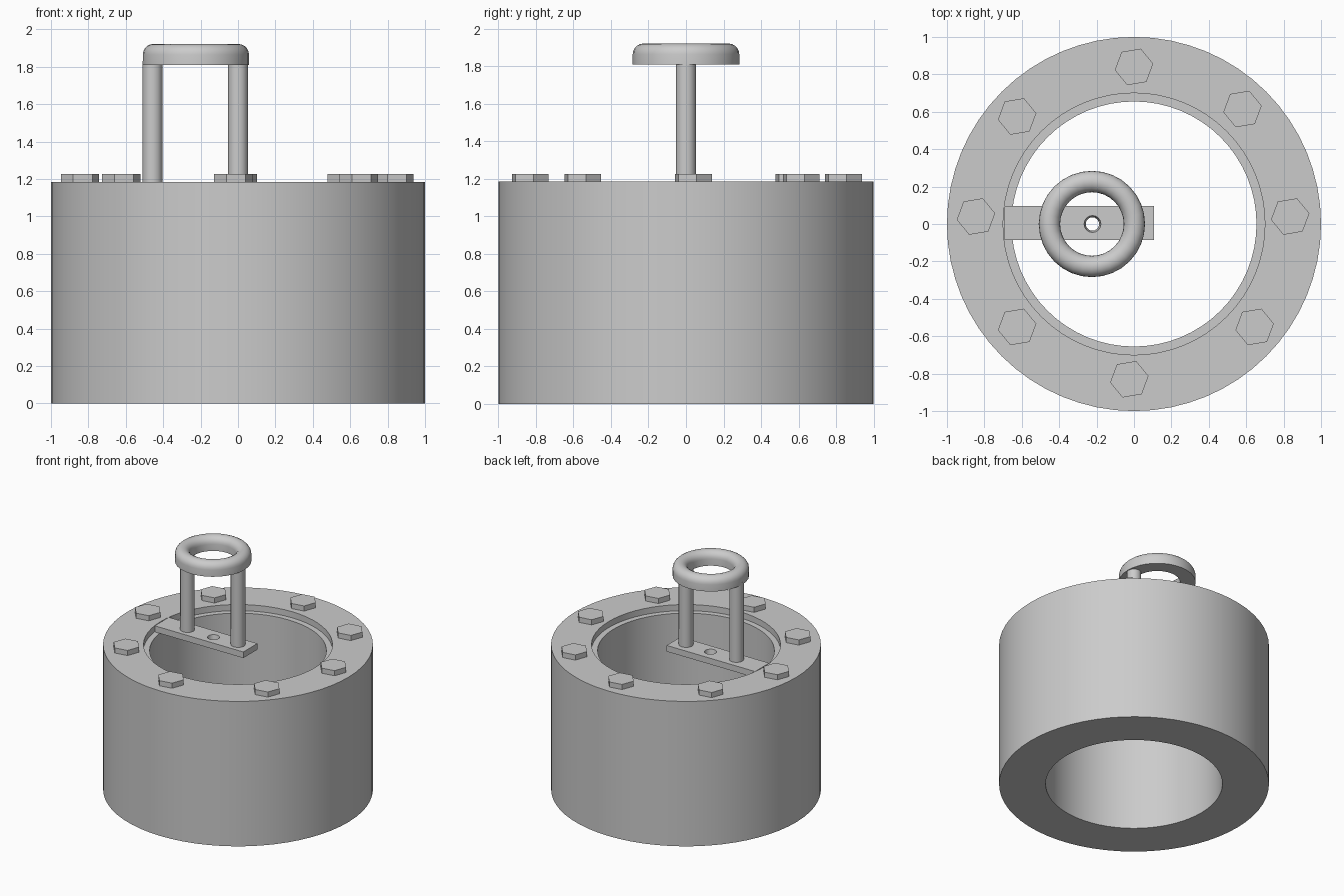
import bpy, bmesh
from math import pi, cos, sin, radians
from mathutils import Matrix, Vector

if "Cube" in bpy.data.objects:
    bpy.data.objects.remove(bpy.data.objects["Cube"], do_unlink=True)

grey = bpy.data.materials.new("plain_grey")
grey.use_nodes = True
COLOUR = (0.6, 0.6, 0.6, 1)
grey.diffuse_color = COLOUR
grey.node_tree.nodes["Principled BSDF"].inputs["Base Color"].default_value = COLOUR


def finish(bm, name, smooth=None):
    bmesh.ops.recalc_face_normals(bm, faces=bm.faces)
    mesh = bpy.data.meshes.new(name)
    bm.to_mesh(mesh)
    bm.free()
    mesh.materials.append(grey)
    obj = bpy.data.objects.new(name, mesh)
    bpy.context.collection.objects.link(obj)
    if smooth:
        bpy.ops.object.select_all(action='DESELECT')
        obj.select_set(True)
        bpy.context.view_layer.objects.active = obj
        bpy.ops.object.shade_smooth_by_angle(angle=radians(smooth))
    return obj


def lathe(name, profile, centre, sides, smooth):
    """Revolve a closed (radius, height) profile around a vertical axis."""
    bm = bmesh.new()
    rings = [[bm.verts.new((centre[0] + r * cos(2 * pi * i / sides),
                            centre[1] + r * sin(2 * pi * i / sides), z))
              for r, z in profile] for i in range(sides)]
    n = len(profile)
    for i in range(sides):
        a, b = rings[i], rings[(i + 1) % sides]
        for j in range(n):
            k = (j + 1) % n
            bm.faces.new((a[j], b[j], b[k], a[k]))
    return finish(bm, name, smooth)


def prism(name, centre, radius, z0, z1, sides, turn=0, smooth=None, top=None):
    bm = bmesh.new()
    place = Matrix.Translation((*centre, (z0 + z1) / 2)) @ Matrix.Rotation(turn, 4, 'Z')
    bmesh.ops.create_cone(bm, cap_ends=True, segments=sides, radius1=radius,
                          radius2=top or radius, depth=z1 - z0, matrix=place)
    return finish(bm, name, smooth)


RIM, LEDGE = 1.185, 1.135

# Hollow body with a shallow seat around the mouth
lathe("body", [(1, 0), (1, RIM), (0.7, RIM), (0.7, LEDGE), (0.655, LEDGE), (0.655, 0)],
      (0, 0), 64, 30)

# Hexagonal bolts around the rim
bolts = [(0, 0.84), (0.58, 0.615), (0.835, 0.04), (0.645, -0.55),
         (-0.025, -0.83), (-0.625, -0.55), (-0.845, 0.04), (-0.625, 0.575)]
for i, spot in enumerate(bolts):
    prism(f"bolt_{i + 1}", spot, 0.104, RIM - 0.01, 1.227, 6, radians(39.5))

# Flat arm resting in the seat, with a countersunk hole
bm = bmesh.new()
bmesh.ops.create_cube(bm, size=1, matrix=Matrix.Translation((-0.292, 0.005, (RIM + LEDGE) / 2))
                      @ Matrix.Diagonal((0.8, 0.182, RIM - LEDGE, 1)))
arm = finish(bm, "arm")
cutter = prism("hole_cutter", (-0.222, 0), 0.034, LEDGE - 0.01, RIM + 0.005, 16, top=0.046)
cutter.hide_render = True
cut = arm.modifiers.new("hole", 'BOOLEAN')
cut.operation, cut.object, cut.solver = 'DIFFERENCE', cutter, 'EXACT'
bpy.context.view_layer.objects.active = arm
bpy.ops.object.modifier_apply(modifier=cut.name)
bpy.data.objects.remove(cutter, do_unlink=True)

# Two posts carrying the grip
for side, x in (("right", -0.457), ("left", 0)):
    prism(f"{side}_post", (x, 0), 0.054, RIM - 0.01, 1.83, 12, smooth=35)

# Ring grip: flat underside and rounded top
RING, HALF, BASE, SHOULDER = 0.227, 0.057, 1.81, 1.865
arch = [(RING + HALF * cos(pi * i / 10), SHOULDER + 0.057 * sin(pi * i / 10)) for i in range(11)]
lathe("ring_grip", [(RING + HALF, BASE)] + arch + [(RING - HALF, BASE)], (-0.225, 0), 32, 40)
